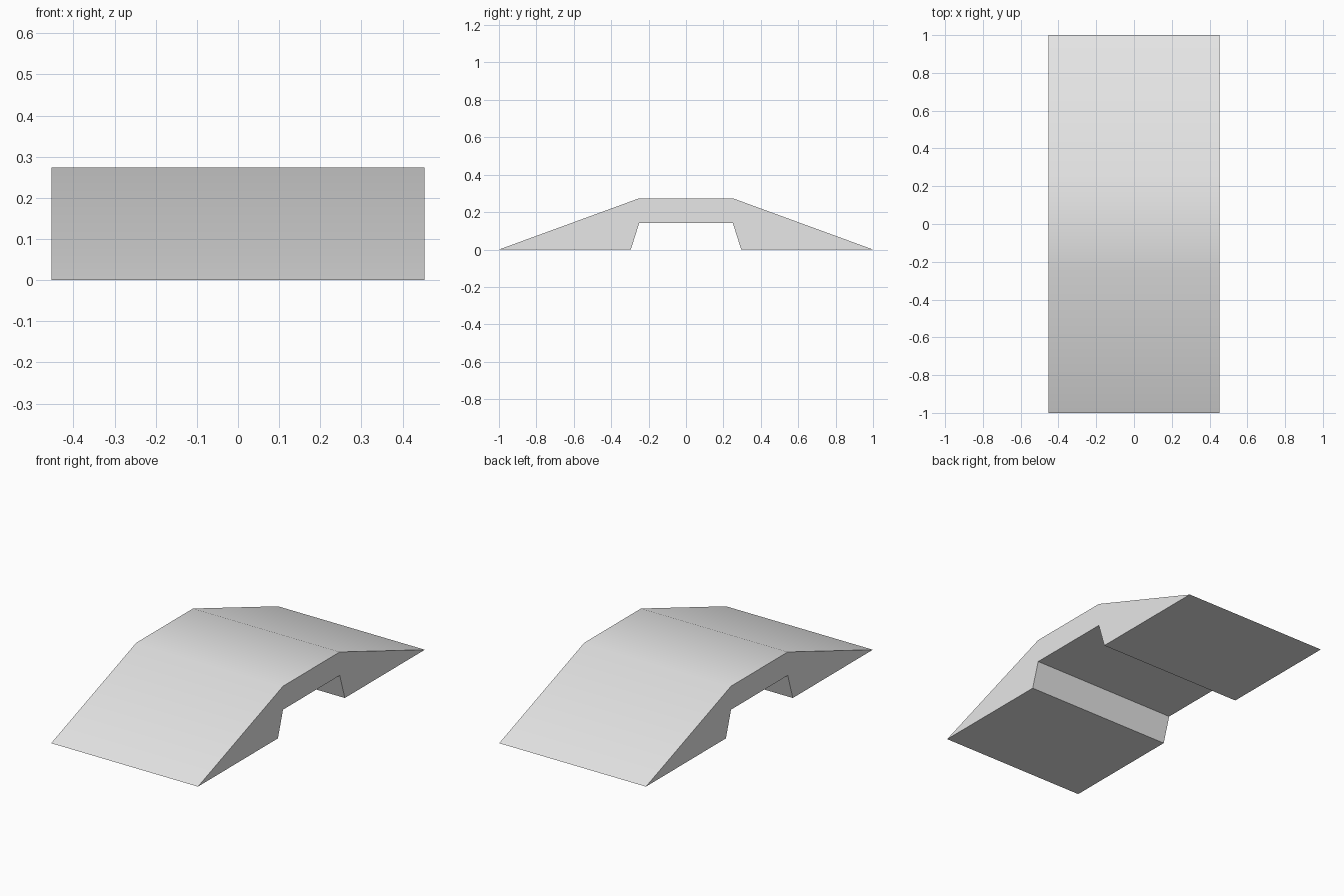
import bpy
import bmesh

cube = bpy.data.objects.get("Cube")
if cube:
    bpy.data.objects.remove(cube, do_unlink=True)

HALF_WIDTH = 0.453

# Plain grey material
grey = bpy.data.materials.new("light_grey")
grey.use_nodes = True
colour = (0.8, 0.8, 0.8, 1)
grey.diffuse_color = colour
grey.node_tree.nodes["Principled BSDF"].inputs["Base Color"].default_value = colour

# Half of the side profile (y, z): underside of the deck, foot, ramp tip, deck edge
half = [(0.25, 0.143), (0.295, 0), (1, 0), (0.25, 0.274)]
profile = half + [(-y, z) for y, z in reversed(half)]

# Extrude the profile across the width
bm = bmesh.new()
side = bm.faces.new([bm.verts.new((-HALF_WIDTH, y, z)) for y, z in profile])
extruded = bmesh.ops.extrude_face_region(bm, geom=[side], use_keep_orig=True)
moved = [v for v in extruded["geom"] if isinstance(v, bmesh.types.BMVert)]
bmesh.ops.translate(bm, verts=moved, vec=(2 * HALF_WIDTH, 0, 0))
bmesh.ops.recalc_face_normals(bm, faces=bm.faces)

mesh = bpy.data.meshes.new("ramp_bridge")
bm.to_mesh(mesh)
bm.free()
mesh.materials.append(grey)
ramp = bpy.data.objects.new("ramp_bridge", mesh)
bpy.context.collection.objects.link(ramp)

# Smooth the gentle bends over the top, keep the other edges sharp
bpy.ops.object.select_all(action="DESELECT")
ramp.select_set(True)
bpy.context.view_layer.objects.active = ramp
bpy.ops.object.shade_smooth_by_angle()
